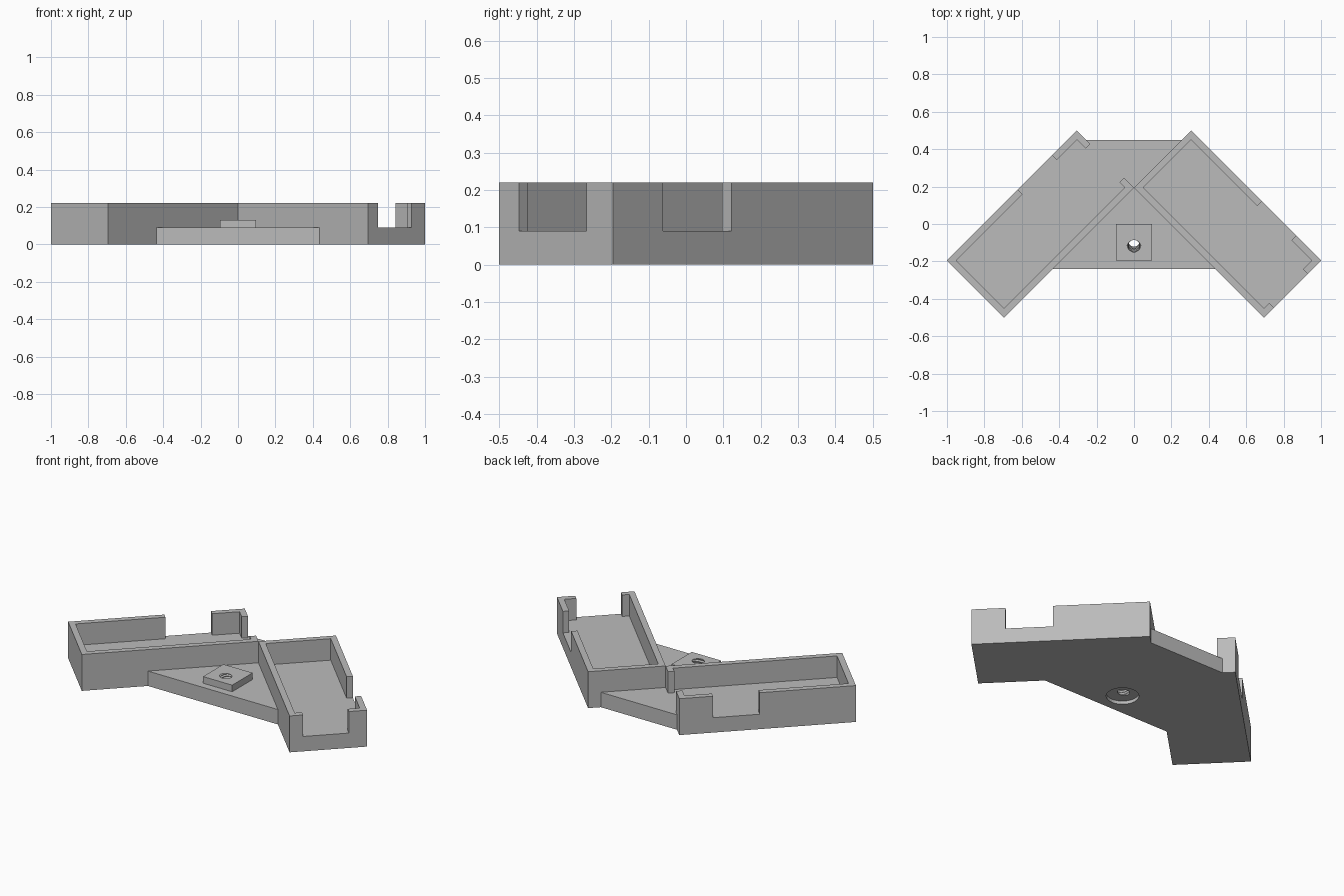
import bpy
import bmesh
import math
from mathutils import Vector

if "Cube" in bpy.data.objects:
    bpy.data.objects.remove(bpy.data.objects["Cube"], do_unlink=True)

# Single plain material
grey = bpy.data.materials.new("light grey plastic")
grey.use_nodes = True
COLOUR = (0.5, 0.5, 0.5, 1)
grey.diffuse_color = COLOUR
grey.node_tree.nodes["Principled BSDF"].inputs["Base Color"].default_value = COLOUR

FLOOR, TOP = 0.09, 0.22        # floor level and wall top
R2 = math.sqrt(2)
LONG, SHORT = 0.695, 0.305     # tray sides measured along x at 45 degrees
L, W, T = LONG * R2, SHORT * R2, 0.035
NOTCH = (0.535, 0.795)         # opening in the long wall
MOUTH = (0.075, 0.33)          # opening in the end wall


def finish(name, bm):
    bmesh.ops.recalc_face_normals(bm, faces=bm.faces)
    mesh = bpy.data.meshes.new(name)
    bm.to_mesh(mesh)
    bm.free()
    mesh.materials.append(grey)
    obj = bpy.data.objects.new(name, mesh)
    bpy.context.collection.objects.link(obj)
    return obj


def prism(name, outline, z0, z1):
    bm = bmesh.new()
    face = bm.faces.new([bm.verts.new((x, y, z0)) for x, y in outline])
    ext = bmesh.ops.extrude_face_region(bm, geom=[face])
    moved = [g for g in ext["geom"] if isinstance(g, bmesh.types.BMVert)]
    bmesh.ops.translate(bm, verts=moved, vec=(0, 0, z1 - z0))
    return finish(name, bm)


def lathe(name, profile, steps=32):
    """Solid of revolution around local z from (radius, height) points."""
    bm = bmesh.new()
    rings = [[bm.verts.new((r * math.cos(a), r * math.sin(a), z))
              for a in (2 * math.pi * i / steps for i in range(steps))]
             for r, z in profile]
    for low, high in zip(rings, rings[1:]):
        for i in range(steps):
            j = (i + 1) % steps
            bm.faces.new((low[i], low[j], high[j], high[i]))
    bm.faces.new(rings[0])
    bm.faces.new(rings[-1])
    return finish(name, bm)


def cut(target, cutter):
    cutter.hide_render = True
    cutter.hide_viewport = True
    mod = target.modifiers.new(cutter.name, "BOOLEAN")
    mod.operation = "DIFFERENCE"
    mod.solver = "EXACT"
    mod.object = cutter


# Base plate: both tray floors joined by a flat web
half = [(0.255, 0.45), (SHORT, 0.5), (1, -0.195), (LONG, -0.5), (0.435, -0.24)]
base = prism("base_plate", half + [(-x, y) for x, y in reversed(half)], 0, FLOOR)

# Tray walls: one long run round the closed end, plus a separate corner post
(n0, n1), (m0, m1) = NOTCH, MOUTH
wall_run = [(n0, W), (0, W), (0, 0), (L, 0), (L, m0), (L - T, m0), (L - T, T),
            (T, T), (T, W - T), (n0, W - T)]
corner_post = [(n1, W), (n1, W - T), (L - T, W - T), (L - T, m1), (L, m1), (L, W)]
for side, origin, angle in (("left", (0, 0.195, 0), -45),
                            ("right", (-LONG, -0.5, 0), 45)):
    for part, outline in (("tray_wall", wall_run), ("corner_post", corner_post)):
        obj = prism(f"{side}_{part}", outline, FLOOR, TOP)
        obj.location = origin
        obj.rotation_euler.z = math.radians(angle)

# Raised square boss around the mounting hole
B = 0.0975
boss = prism("mount_boss", [(-B, -2 * B), (B, -2 * B), (B, 0), (-B, 0)], FLOOR, 0.13)

# Slanted threaded hole
axis_top, axis_low = Vector((0, -0.118, 0.13)), Vector((0, -0.085, 0.01))
pitch = 0.016
threads = [(0.037 if k % 2 else 0.031, k * pitch / 2 - 0.121) for k in range(32)]
hole = lathe("hole_cutter", threads, 24)
hole.location = axis_top
hole.rotation_euler = (axis_top - axis_low).to_track_quat("Z", "Y").to_euler()

# Shallow round recess underneath
recess = lathe("recess_cutter", [(0.09, -0.05), (0.09, 0.02)])
recess.location = (0, -B, 0)

cut(base, recess)
cut(base, hole)
cut(boss, hole)
